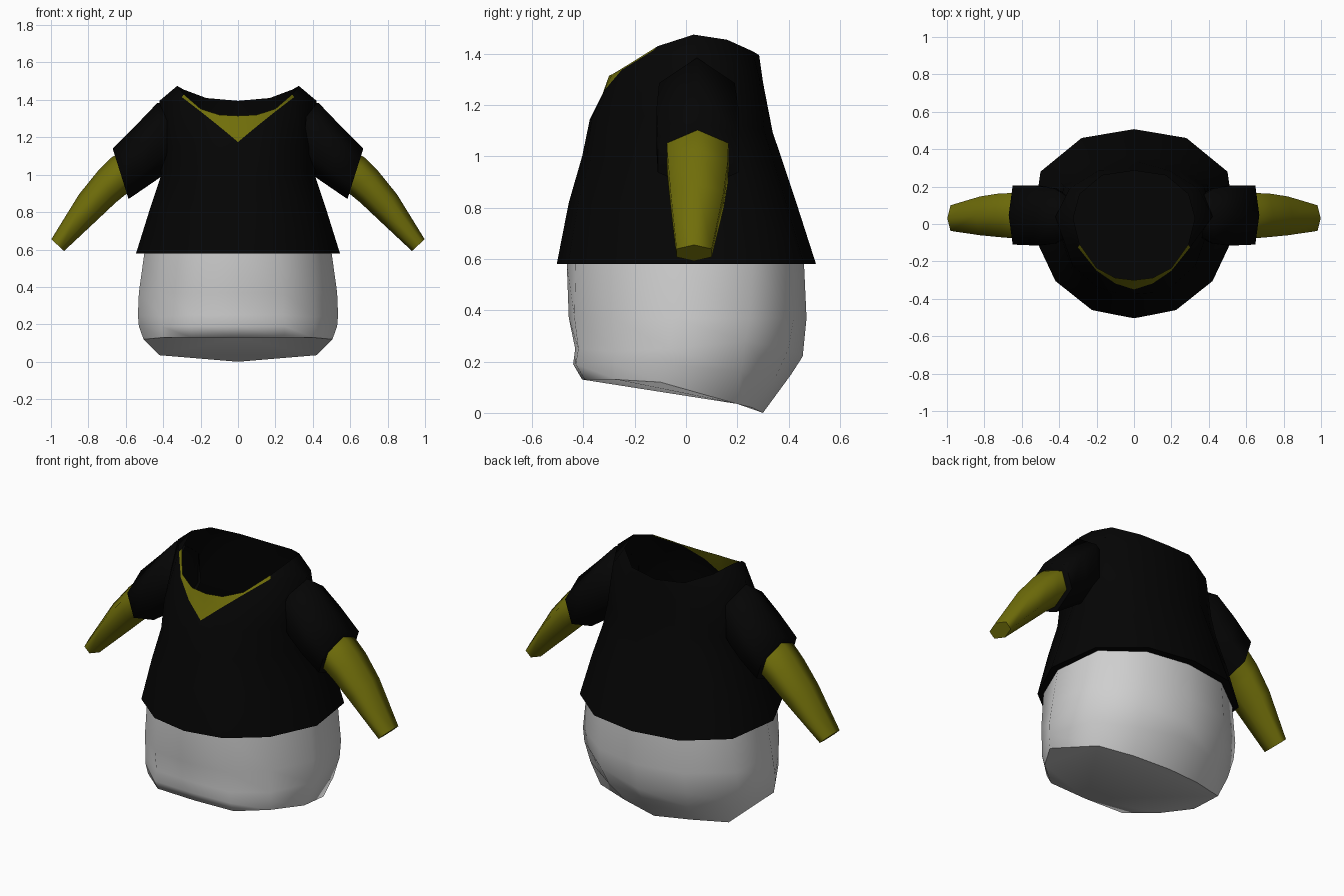
import bpy, bmesh, math
from mathutils import Vector

if "Cube" in bpy.data.objects:
    bpy.data.objects.remove(bpy.data.objects["Cube"])


def material(name, rgb):
    m = bpy.data.materials.new(name)
    m.diffuse_color = (*rgb, 1)
    m.use_nodes = True
    m.node_tree.nodes["Principled BSDF"].inputs["Base Color"].default_value = m.diffuse_color
    return m


BLACK = material("black cloth", (0.0014, 0.0014, 0.0014))
SKIN = material("olive skin", (0.162, 0.155, 0.003))
GREY = material("light grey cloth", (0.62, 0.62, 0.62))


def full_ring(half):
    """Half outline from front centre to back centre, mirrored in x."""
    return half + [(-x, y, z) for x, y, z in half[-2:0:-1]]


def loft(name, rings, mats, angle, cap_first=False, cap_last=False, rule=None):
    """Skin a list of equal rings, running from top to bottom."""
    bm = bmesh.new()
    rows = [[bm.verts.new(p) for p in r] for r in rings]
    n = len(rows[0])
    for r, (a, b) in enumerate(zip(rows, rows[1:])):
        for i in range(n):
            j = (i + 1) % n
            f = bm.faces.new((a[i], b[i], b[j], a[j]))
            if rule:
                f.material_index = rule(r, i)
    if cap_first:
        bm.faces.new(rows[0])
    if cap_last:
        bm.faces.new(rows[-1][::-1])
    if cap_first or cap_last:
        bmesh.ops.recalc_face_normals(bm, faces=bm.faces)
    me = bpy.data.meshes.new(name)
    bm.to_mesh(me)
    bm.free()
    for m in mats:
        me.materials.append(m)
    ob = bpy.data.objects.new(name, me)
    bpy.context.collection.objects.link(ob)
    bpy.ops.object.select_all(action='DESELECT')
    ob.select_set(True)
    bpy.context.view_layer.objects.active = ob
    bpy.ops.object.shade_smooth_by_angle(angle=math.radians(angle))
    return ob


def level(z, pts):
    return [(x, y, z) for x, y in pts]


# Shirt body: neck rim, yoke, chest, waist, hem; the V of the neckline is skin
shirt = [
    [(0, -.30, 1.315), (.10, -.288, 1.32), (.20, -.235, 1.352), (.29, -.11, 1.43),
     (.325, .03, 1.475), (.29, .16, 1.455), (.17, .26, 1.41), (0, .285, 1.395)],
    [(0, -.35, 1.175), (.10, -.318, 1.258), (.20, -.25, 1.338), (.30, -.125, 1.415),
     (.42, .04, 1.395), (.345, .19, 1.36), (.19, .285, 1.31), (0, .30, 1.29)],
    [(0, -.375, 1.145), (.10, -.368, 1.145), (.20, -.335, 1.15), (.33, -.22, 1.16),
     (.42, .03, 1.15), (.375, .20, 1.12), (.21, .305, 1.10), (0, .338, 1.094)],
    level(1.0, [(0, -.405), (.10, -.388), (.19, -.367), (.335, -.24), (.41, -.02),
                (.39, .22), (.22, .335), (0, .37)]),
    level(.82, [(0, -.457), (.10, -.44), (.205, -.42), (.375, -.27), (.47, -.03),
                (.44, .25), (.245, .39), (0, .43)]),
    level(.58, [(0, -.504), (.11, -.483), (.225, -.46), (.42, -.305), (.545, -.04),
                (.50, .28), (.28, .46), (0, .507)]),
]
loft("shirt", [full_ring(h) for h in shirt], [BLACK, SKIN], 70, cap_last=True,
     rule=lambda row, col: int(row == 0 and col in (0, 1, 2, 11, 12, 13)))

# Trousers: rounded block with a bottom that slopes down to the back
trousers = [
    level(.585, [(0, -.465), (.22, -.43), (.395, -.285), (.50, -.04),
                 (.47, .26), (.26, .42), (0, .46)]),
    level(.37, [(0, -.457), (.24, -.435), (.41, -.285), (.53, -.05),
                (.50, .25), (.275, .42), (0, .47)]),
    [(0, -.432, .25), (.24, -.42, .25), (.41, -.28, .24), (.535, -.07, .25),
     (.505, .23, .28), (.28, .40, .25), (0, .455, .22)],
    [(0, -.44, .19), (.25, -.43, .19), (.41, -.28, .19), (.53, -.08, .19),
     (.475, .215, .16), (.26, .35, .14), (0, .41, .15)],
    [(0, -.405, .13), (.25, -.395, .13), (.40, -.27, .13), (.505, -.10, .12),
     (.42, .20, .035), (.22, .26, .02), (0, .30, 0)],
]
loft("trousers", [full_ring(h) for h in trousers], [GREY], 50, cap_last=True)


def limb_ring(top, bottom, y0, y1, side):
    """Six-sided ring leaning between a top and a bottom point in x and z."""
    t, b = Vector(top), Vector(bottom)
    out = []
    for k in range(6):
        a = math.radians(60 * k)
        p = t.lerp(b, (1 - math.cos(a)) / 2)
        y = (y0 + y1) / 2 + (y1 - y0) / 2 * math.sin(a) / math.sin(math.pi / 3)
        out.append((side * p.x, y, p.y))
    return out if side > 0 else out[::-1]


sleeve = [((.37, 1.37), (.34, 1.04), -.07, .15),
          ((.43, 1.385), (.41, .99), -.105, .19),
          ((.54, 1.27), (.49, .935), -.115, .205),
          ((.67, 1.14), (.585, .87), -.11, .205)]
arm = [((.58, 1.15), (.50, .95), -.075, .165),
       ((.68, 1.09), (.60, .895), -.075, .165),
       ((.745, 1.025), (.655, .85), -.07, .163),
       ((.85, .895), (.745, .765), -.06, .147),
       ((.998, .655), (.93, .592), -.037, .10)]

for side, word in ((1, "right"), (-1, "left")):
    loft(word + "_sleeve", [limb_ring(*r, side) for r in sleeve], [BLACK], 70,
         cap_last=True)
    loft(word + "_arm", [limb_ring(*r, side) for r in arm], [SKIN], 70,
         cap_first=True, cap_last=True)
